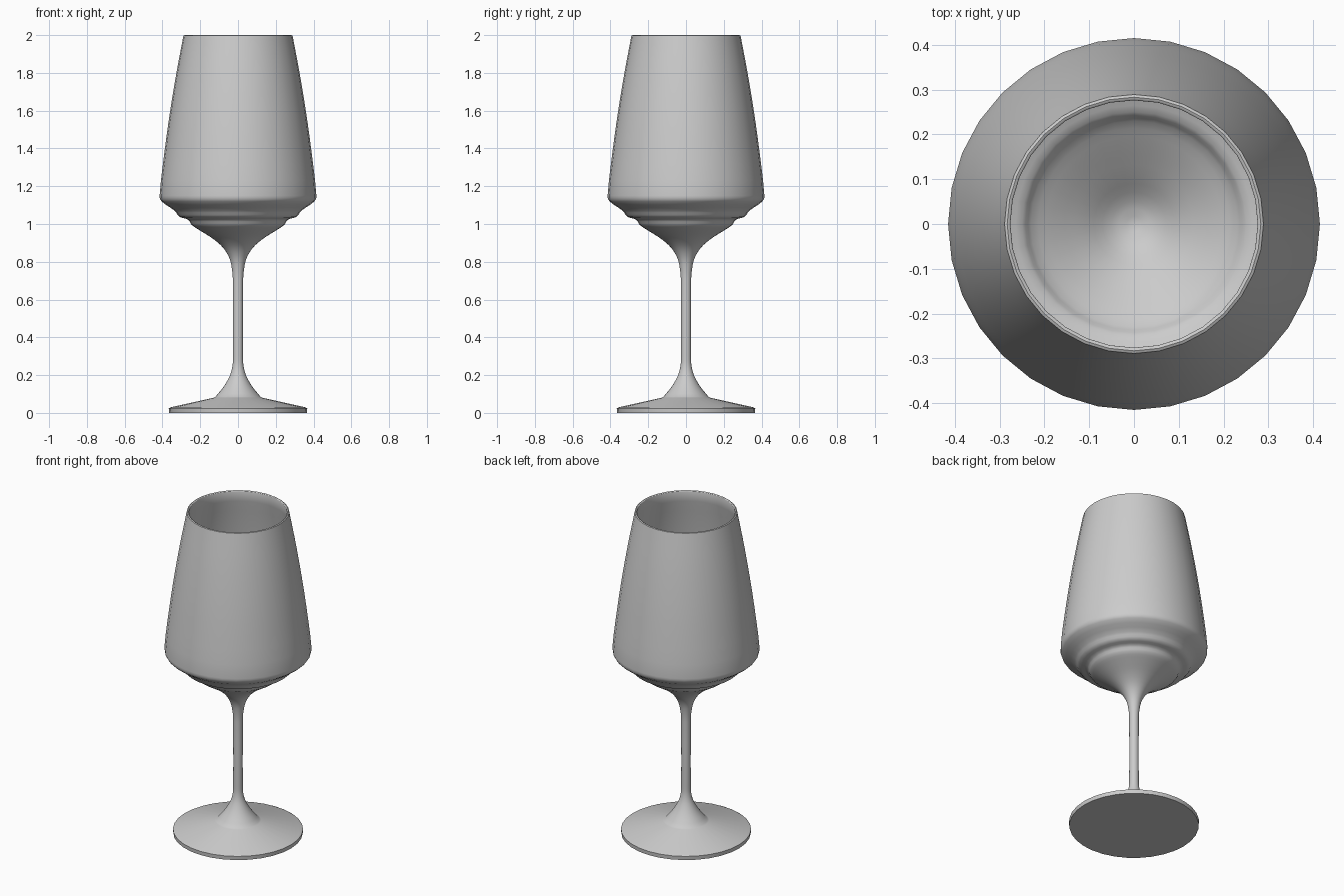
import bpy
import bmesh
import math
from mathutils import Vector

SIDES = 32
SHARP_ANGLE = math.radians(40)

default_cube = bpy.data.objects.get("Cube")
if default_cube:
    bpy.data.objects.remove(default_cube, do_unlink=True)


def make_material(name, colour):
    material = bpy.data.materials.new(name)
    material.use_nodes = True
    material.diffuse_color = colour
    material.node_tree.nodes["Principled BSDF"].inputs["Base Color"].default_value = colour
    return material


def smooth_path(points, steps=3):
    """Pass a rounded curve through (radius, height) points."""
    pts = [Vector(p) for p in points]
    pts = [pts[0]] + pts + [pts[-1]]
    path = []
    for before, start, end, after in zip(pts, pts[1:], pts[2:], pts[3:]):
        # Limit the tangents by the span length so uneven spacing never overshoots
        span = (end - start).length
        tangent_in = (end - before).normalized() * span
        tangent_out = (after - start).normalized() * span
        for i in range(steps):
            t = i / steps
            path.append(start * (2 * t**3 - 3 * t**2 + 1)
                        + tangent_in * (t**3 - 2 * t**2 + t)
                        + end * (3 * t**2 - 2 * t**3)
                        + tangent_out * (t**3 - t**2))
    path.append(pts[-1])
    return path


def lathe(name, profile, material):
    """Revolve a profile around the z axis into one closed surface."""
    bm = bmesh.new()
    verts = [bm.verts.new((p[0], 0, p[1])) for p in profile]
    edges = [bm.edges.new(pair) for pair in zip(verts, verts[1:])]
    bmesh.ops.spin(bm, geom=verts + edges, cent=(0, 0, 0), axis=(0, 0, 1),
                   angle=math.tau, steps=SIDES, use_duplicate=False)
    bmesh.ops.remove_doubles(bm, verts=bm.verts, dist=0.0005)
    bmesh.ops.recalc_face_normals(bm, faces=bm.faces)
    mesh = bpy.data.meshes.new(name)
    bm.to_mesh(mesh)
    bm.free()
    mesh.materials.append(material)
    obj = bpy.data.objects.new(name, mesh)
    bpy.context.collection.objects.link(obj)
    bpy.ops.object.select_all(action="DESELECT")
    obj.select_set(True)
    bpy.context.view_layer.objects.active = obj
    bpy.ops.object.shade_smooth_by_angle(angle=SHARP_ANGLE)
    return obj


grey = make_material("plain grey", (0.6, 0.6, 0.6, 1))

# Flat underside, thin rim and gently sloping top of the foot
foot = [(0, 0), (0.365, 0), (0.367, 0.024), (0.355, 0.03), (0.13, 0.08)]

# Flare from the foot into the slender stem
stem = smooth_path([(0.12, 0.085), (0.075, 0.14), (0.042, 0.2), (0.029, 0.25),
                    (0.027, 0.3), (0.027, 0.7)])

# Flare below the bowl, stepped collar, rounded shoulder and tapering wall
bowl_outside = smooth_path([
    (0.029, 0.74), (0.042, 0.81), (0.075, 0.87), (0.13, 0.92), (0.2, 0.965),
    (0.245, 0.995), (0.264, 1.023), (0.31, 1.038), (0.335, 1.07),
    (0.405, 1.12), (0.415, 1.15), (0.387, 1.4), (0.359, 1.6),
    (0.326, 1.8), (0.289, 1.997)])

# Rounded lip and hollow inside down to the centre of the bowl
bowl_inside = smooth_path([
    (0.283, 2), (0.276, 1.995), (0.313, 1.8), (0.346, 1.6), (0.374, 1.4),
    (0.4, 1.16), (0.39, 1.13), (0.32, 1.08), (0.295, 1.055), (0.25, 1.035),
    (0.23, 1.01), (0.18, 0.975), (0.11, 0.925), (0.05, 0.88), (0, 0.865)])

lathe("wine_glass", foot + stem + bowl_outside + bowl_inside, grey)
